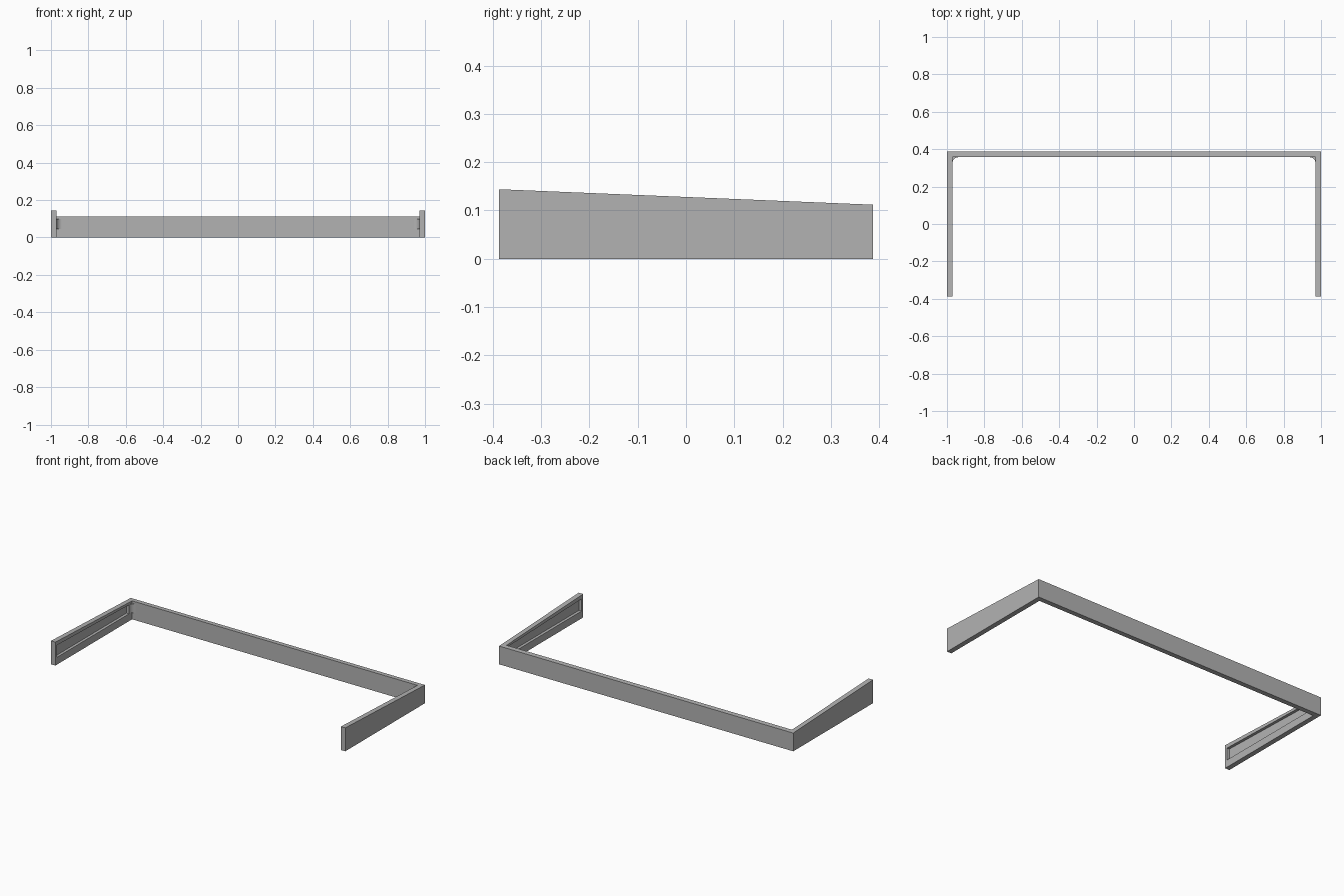
import bpy, bmesh, math
from mathutils import Vector

if "Cube" in bpy.data.objects:
    bpy.data.objects.remove(bpy.data.objects["Cube"], do_unlink=True)

grey = bpy.data.materials.new("plain grey")
grey.use_nodes = True
COLOUR = (0.45, 0.45, 0.45, 1)
grey.diffuse_color = COLOUR
grey.node_tree.nodes["Principled BSDF"].inputs["Base Color"].default_value = COLOUR

HALF_X, HALF_Y, THICK = 1.0, 0.387, 0.03
INNER_X, INNER_Y = HALF_X - THICK, HALF_Y - THICK
GROOVE_DEPTH, GROOVE_FLOOR = 0.017, 0.045


def top_at(y):
    """Height of the sloping top edge."""
    return 0.128 - 0.0413 * y


def ceiling_at(y):
    """Height of the upper side of the groove."""
    return 0.109 - 0.028 * y


def prism(name, points, offset):
    """Extrude a planar outline along an offset."""
    bm = bmesh.new()
    face = bm.faces.new([bm.verts.new(p) for p in points])
    extruded = bmesh.ops.extrude_face_region(bm, geom=[face])["geom"]
    moved = [v for v in extruded if isinstance(v, bmesh.types.BMVert)]
    bmesh.ops.translate(bm, verts=moved, vec=Vector(offset))
    bmesh.ops.recalc_face_normals(bm, faces=bm.faces)
    mesh = bpy.data.meshes.new(name)
    bm.to_mesh(mesh)
    bm.free()
    mesh.materials.append(grey)
    obj = bpy.data.objects.new(name, mesh)
    bpy.context.collection.objects.link(obj)
    return obj


def sloped_outline(x, y0, y1, z0, height):
    return [(x, y0, z0), (x, y1, z0), (x, y1, height(y1)), (x, y0, height(y0))]


# Back rail between the two sides
prism("back_rail", sloped_outline(-INNER_X, INNER_Y, HALF_Y, 0, top_at), (2 * INNER_X, 0, 0))

for side, label in ((1, "left"), (-1, "right")):
    # Tapered side rail
    rail = prism(label + "_rail", sloped_outline(side * HALF_X, -HALF_Y, HALF_Y, 0, top_at),
                 (-side * THICK, 0, 0))

    # Groove on the inner face, closed at both ends
    cutter = prism(label + "_groove_cutter",
                   sloped_outline(side * (INNER_X + GROOVE_DEPTH), 0.015 - HALF_Y, INNER_Y,
                                  GROOVE_FLOOR, ceiling_at),
                   (-side * 0.04, 0, 0))
    cutter.hide_render = True
    cut = rail.modifiers.new("groove", "BOOLEAN")
    cut.operation, cut.solver, cut.object = "DIFFERENCE", "EXACT", cutter
    bpy.context.view_layer.objects.active = rail
    bpy.ops.object.modifier_apply(modifier=cut.name)
    bpy.data.objects.remove(cutter, do_unlink=True)

    # Corner block with a concave rounded front, seated in the groove
    radius = 0.03
    outline = [(side * (INNER_X + GROOVE_DEPTH), INNER_Y, GROOVE_FLOOR),
               (side * (INNER_X + GROOVE_DEPTH), INNER_Y - radius, GROOVE_FLOOR)]
    for i in range(9):
        a = math.radians(90) * i / 8
        outline.append((side * (INNER_X - radius + radius * math.cos(a)),
                        INNER_Y - radius + radius * math.sin(a), GROOVE_FLOOR))
    prism(label + "_corner_block", outline, (0, 0, ceiling_at(INNER_Y) - GROOVE_FLOOR))
